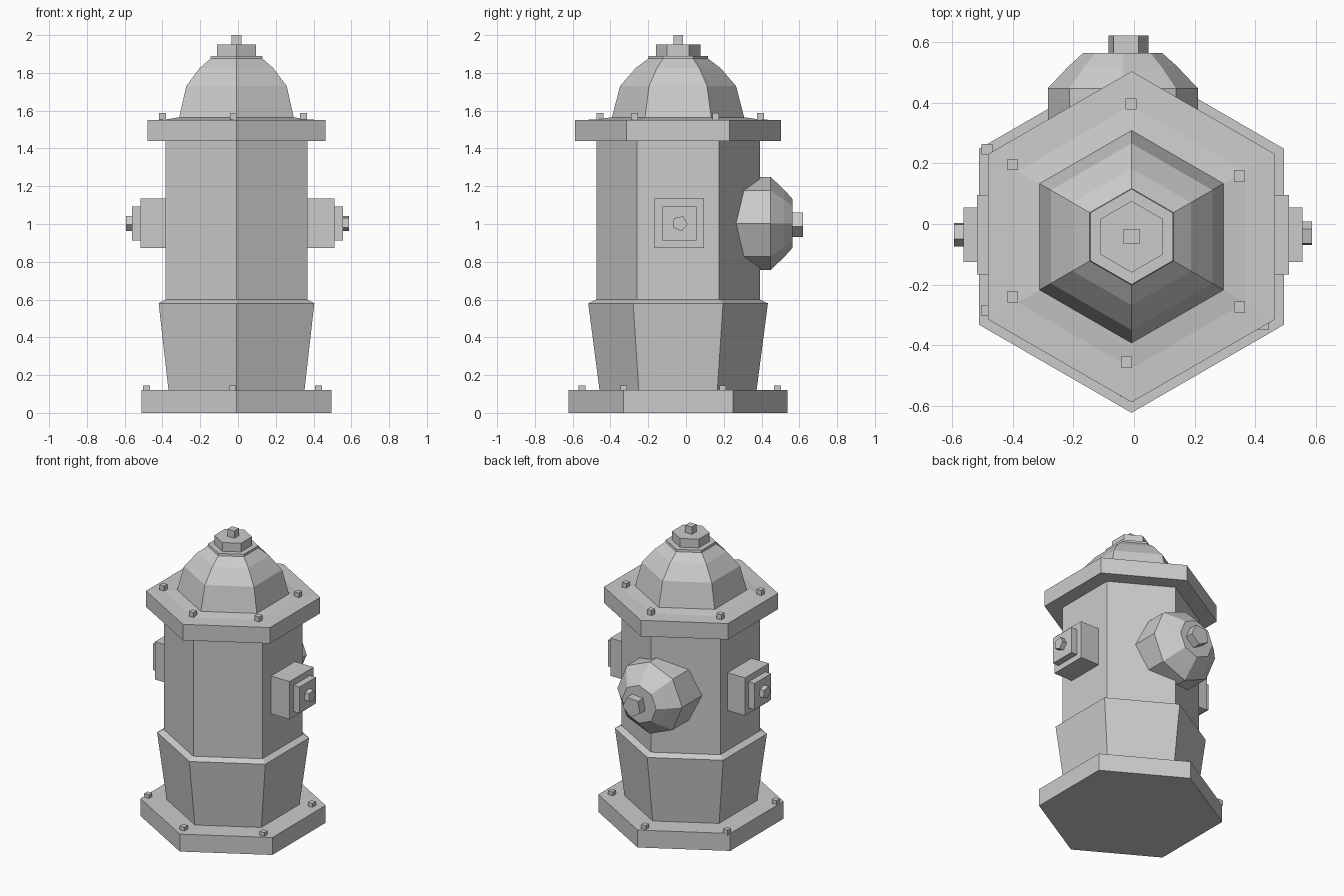
import bpy, bmesh
from math import pi, cos, sin, radians
from mathutils import Matrix, Vector

if "Cube" in bpy.data.objects:
    bpy.data.objects.remove(bpy.data.objects["Cube"])

CX, CY = -0.008, -0.042      # axis of the hydrant
HEX = cos(pi / 6)


def finish(bm, name):
    bmesh.ops.recalc_face_normals(bm, faces=bm.faces)
    mesh = bpy.data.meshes.new(name)
    bm.to_mesh(mesh)
    bm.free()
    obj = bpy.data.objects.new(name, mesh)
    bpy.context.collection.objects.link(obj)
    return obj


def lathe(name, profile, sides, origin, start=0.0, turn=Matrix.Identity(4)):
    """Flat-faced solid from (radius, height) pairs, along local z."""
    bm = bmesh.new()
    place = Matrix.Translation(origin) @ turn
    rings = []
    for r, h in profile:
        angles = [start + 2 * pi * i / sides for i in range(sides)]
        rings.append([bm.verts.new(place @ Vector((r * cos(a), r * sin(a), h))) for a in angles])
    for low, high in zip(rings, rings[1:]):
        for i in range(sides):
            j = (i + 1) % sides
            bm.faces.new((low[i], low[j], high[j], high[i]))
    bm.faces.new(rings[0][::-1])
    bm.faces.new(rings[-1])
    return finish(bm, name)


def box(name, lo, hi):
    bm = bmesh.new()
    bmesh.ops.create_cube(bm, size=1)
    lo, hi = Vector(lo), Vector(hi)
    for v in bm.verts:
        v.co = Vector([(lo[k] + hi[k]) / 2 + v.co[k] * (hi[k] - lo[k]) for k in range(3)])
    return finish(bm, name)


def hexagon(name, profile):
    # profile widths are half the flat-to-flat distance
    return lathe(name, [(a / HEX, z) for a, z in profile], 6, (CX, CY, 0), pi / 2)


# Base, barrel, flange and domed bonnet
hexagon("base_plate", [(0.502, 0), (0.502, 0.12)])
hexagon("barrel", [(0.36, 0.12), (0.412, 0.58), (0.375, 0.60), (0.375, 1.44)])
hexagon("top_flange", [(0.472, 1.44), (0.472, 1.55), (0.375, 1.553), (0.303, 1.565)])
hexagon("bonnet", [(0.303, 1.565), (0.266, 1.73), (0.195, 1.825), (0.138, 1.875), (0.136, 1.89)])
hexagon("bonnet_cap", [(0.102, 1.89), (0.102, 1.95)])
box("top_nut", (CX - 0.026, CY - 0.024, 1.95), (CX + 0.026, CY + 0.026, 2.0))

# Bolts on the two flanges
flange_bolts = [(-0.01, 0.395), (-0.40, 0.195), (0.347, 0.158),
                (0.347, -0.273), (-0.40, -0.24), (-0.025, -0.455)]
base_bolts = [(-0.484, 0.245), (-0.484, -0.285), (0.426, -0.33),
              (0.426, 0.195), (-0.028, 0.485), (-0.028, -0.55)]
for label, spots, z, top in (("flange_bolt", flange_bolts, 1.54, 1.587),
                             ("base_bolt", base_bolts, 0.11, 0.146)):
    for x, y in spots:
        box(label, (x - 0.018, y - 0.018, z), (x + 0.018, y + 0.018, top))

# Square side outlets with five-sided nuts
for s, side in ((1, "right"), (-1, "left")):
    def span(near, far):
        return sorted((CX * 0.4 + s * near, CX * 0.4 + s * far))
    x0, x1 = span(0.35, 0.513)
    box(side + "_outlet", (x0, -0.166, 0.874), (x1, 0.095, 1.134))
    x0, x1 = span(0.513, 0.558)
    box(side + "_outlet_cap", (x0, -0.125, 0.912), (x1, 0.055, 1.092))
    axis = Matrix.Rotation(0 if s > 0 else pi, 4, 'Z') @ Matrix(
        ((0, 0, 1, 0), (1, 0, 0, 0), (0, 1, 0, 0), (0, 0, 0, 1)))
    lathe(side + "_outlet_nut", [(0.042, 0.55), (0.042, 0.59)], 5,
          (CX * 0.4, -0.033, 1.003), radians(-6), axis)

# Large round outlet at the back, pointing along +y
back = Matrix(((1, 0, 0, 0), (0, 0, 1, 0), (0, 1, 0, 0), (0, 0, 0, 1)))
lathe("rear_outlet", [(0.247, 0.15), (0.247, 0.447), (0.178, 0.52), (0.13, 0.563)],
      8, (-0.037, 0, 1.003), 0, back)
lathe("rear_outlet_nut", [(0.07, 0.55), (0.07, 0.62)], 5, (-0.02, 0, 1.0), radians(-12), back)
